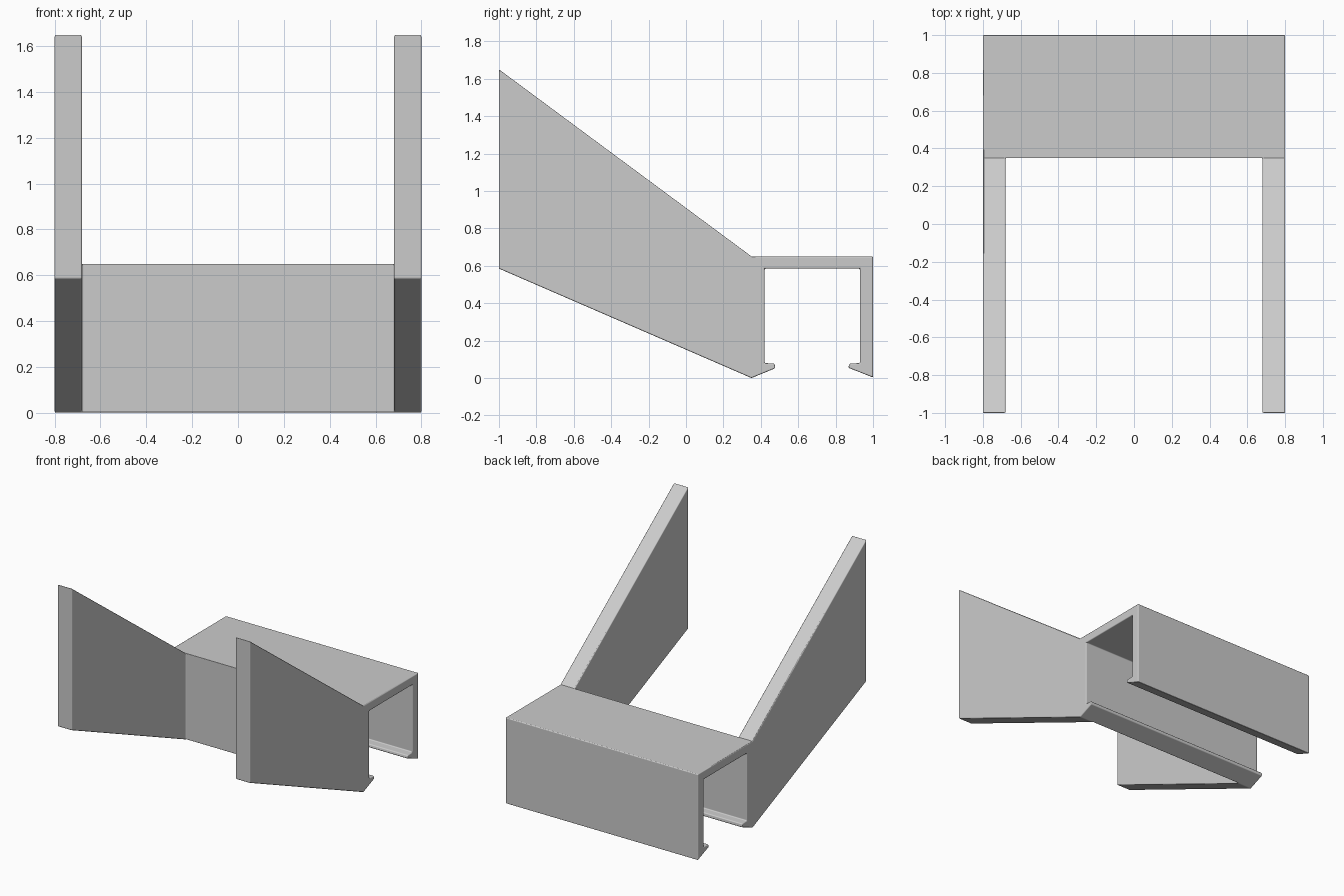
import bpy, bmesh, math

if "Cube" in bpy.data.objects:
    bpy.data.objects.remove(bpy.data.objects["Cube"])

# Clip channel cross-section (y, z): the first and last points form the front wall
profile = [(0.35, 0.0), (0.477, 0.052), (0.474, 0.077), (0.42, 0.08),
           (0.42, 0.585), (0.93, 0.585), (0.93, 0.08), (0.873, 0.077),
           (0.868, 0.055), (1.0, 0.003), (1.0, 0.65), (0.35, 0.65)]
stations = [-0.8, -0.68, 0.68, 0.8]

# Channel swept along x, split where the arms attach
bm = bmesh.new()
rings = [[bm.verts.new((x, y, z)) for y, z in profile] for x in stations]
n = len(profile)
arm_faces = []
for s, (a, b) in enumerate(zip(rings, rings[1:])):
    for i in range(n):
        j = (i + 1) % n
        face = bm.faces.new((a[i], a[j], b[j], b[i]))
        if i == n - 1 and s != 1:
            arm_faces.append(face)
bm.faces.new(rings[0])
bm.faces.new(rings[-1])
bmesh.ops.recalc_face_normals(bm, faces=bm.faces[:])

# Two side arms pulled forward from the front wall, flaring upward
for face in bmesh.ops.extrude_discrete_faces(bm, faces=arm_faces)["faces"]:
    for v in face.verts:
        v.co.y = -1.0
        v.co.z = 1.65 if v.co.z > 0.3 else 0.585

# Merge coplanar faces
bmesh.ops.remove_doubles(bm, verts=bm.verts[:], dist=0.0001)
bmesh.ops.dissolve_limit(bm, angle_limit=math.radians(1),
                         verts=bm.verts[:], edges=bm.edges[:])
bmesh.ops.recalc_face_normals(bm, faces=bm.faces[:])
mesh = bpy.data.meshes.new("clip_bracket")
bm.to_mesh(mesh)
bm.free()
bracket = bpy.data.objects.new("clip_bracket", mesh)
bpy.context.collection.objects.link(bracket)

# Softened edges
bevel = bracket.modifiers.new("soft_edges", 'BEVEL')
bevel.width = 0.007
bevel.segments = 3
bevel.limit_method = 'ANGLE'
bevel.angle_limit = math.radians(42)
bevel.harden_normals = True

bpy.context.view_layer.objects.active = bracket
bracket.select_set(True)
bpy.ops.object.shade_smooth_by_angle(angle=math.radians(35))
